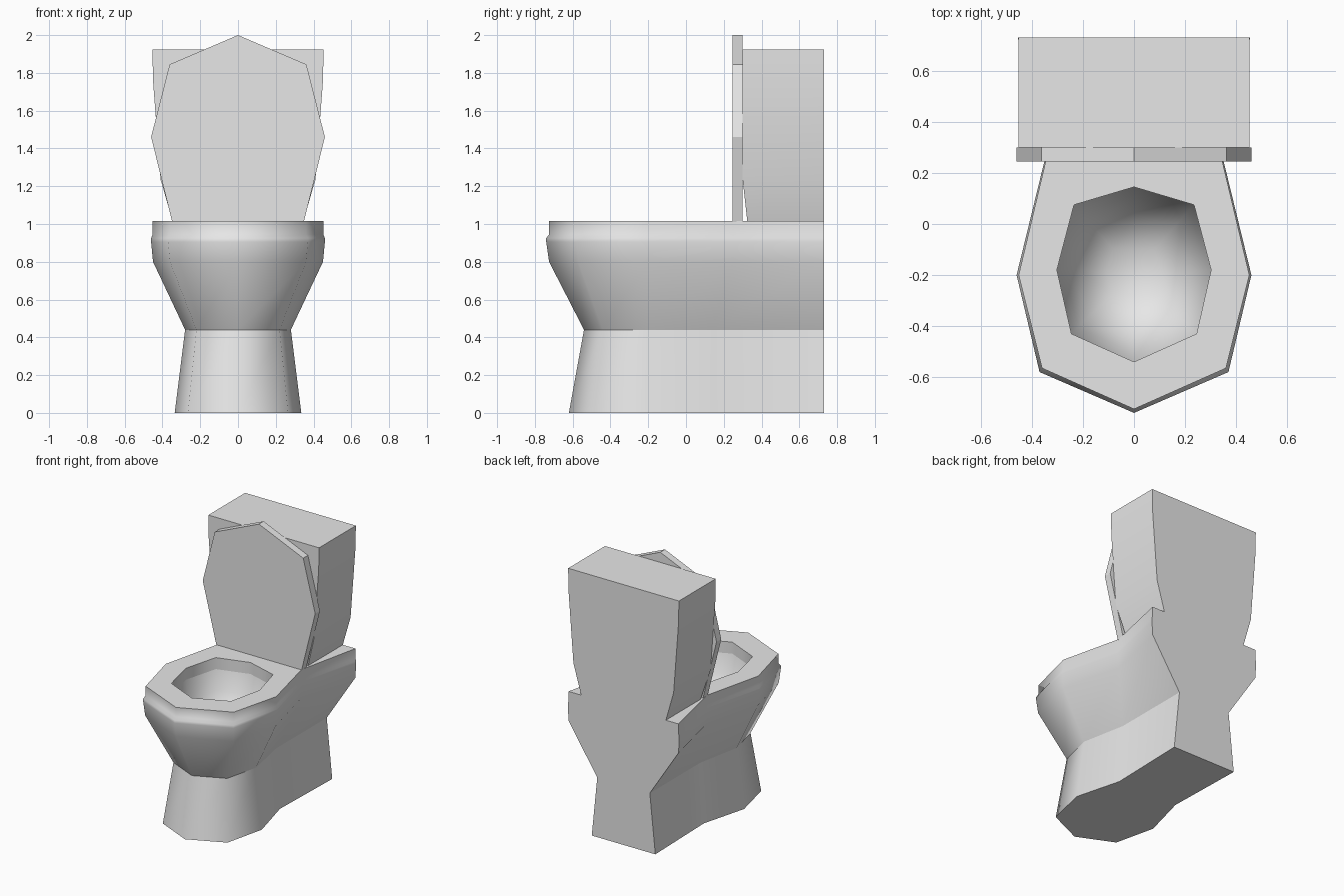
import bpy, bmesh, math

cube = bpy.data.objects.get("Cube")
if cube:
    bpy.data.objects.remove(cube, do_unlink=True)

GREY = (0.8, 0.8, 0.8, 1)
ceramic = bpy.data.materials.new("light grey ceramic")
ceramic.use_nodes = True
ceramic.diffuse_color = GREY
ceramic.node_tree.nodes["Principled BSDF"].inputs["Base Color"].default_value = GREY


def mirrored(half):
    """Closed outline from its +x half; points on x = 0 are kept once."""
    return half + [(-x, y) for x, y in reversed(half) if x > 0]


def add_ring(bm, outline, z):
    return [bm.verts.new((x, y, z)) for x, y in outline]


def bridge(bm, a, b):
    n = len(a)
    return [bm.faces.new((a[i], a[(i + 1) % n], b[(i + 1) % n], b[i])) for i in range(n)]


def finish(bm, name, angle, sharp_heights=()):
    bmesh.ops.recalc_face_normals(bm, faces=bm.faces)
    mesh = bpy.data.meshes.new(name)
    bm.to_mesh(mesh)
    bm.free()
    obj = bpy.data.objects.new(name, mesh)
    bpy.context.collection.objects.link(obj)
    mesh.materials.append(ceramic)
    bpy.ops.object.select_all(action='DESELECT')
    obj.select_set(True)
    bpy.context.view_layer.objects.active = obj
    bpy.ops.object.shade_smooth_by_angle(angle=math.radians(angle))
    # creases running around the form at given heights
    for edge in mesh.edges:
        zs = [mesh.vertices[v].co.z for v in edge.vertices]
        if any(all(abs(z - h) < 0.001 for z in zs) for h in sharp_heights):
            edge.use_edge_sharp = True
    return obj


# Pedestal, bowl and rim: one loft from the floor up
foot = [(0, -.62), (.265, -.5), (.335, -.2), (.245, .14), (.26, .73)]
neck = [(0, -.54), (.22, -.44), (.28, -.19), (.215, .14), (.215, .73)]
belly = [(0, -.725), (.36, -.57), (.45, -.2), (.34, .25), (.45, .73)]
lip = [(0, -.74), (.37, -.58), (.46, -.2), (.35, .25), (.455, .73)]
rim = [(0, -.725), (.36, -.565), (.452, -.2), (.345, .25), (.45, .73)]
sections = [(foot, 0), (neck, .44), (belly, .8), (lip, .905), (lip, .925),
            (rim, .945), (rim, 1.015)]
bm = bmesh.new()
rings = [add_ring(bm, mirrored(half), z) for half, z in sections]
bm.faces.new(rings[0])
for lower, upper in zip(rings, rings[1:]):
    bridge(bm, lower, upper)

# Basin: short straight wall, then a rounded hollow
opening = mirrored([(0, -.54), (.245, -.43), (.302, -.18), (.235, .075), (0, .145)])


def shrunk(scale):
    return [(x * scale, -.19 + (y + .19) * scale) for x, y in opening]


basin = [add_ring(bm, shrunk(s), z)
         for s, z in ((1, 1.015), (1, .93), (.9, .79), (.68, .66), (.35, .58))]
for upper, lower in zip(basin, basin[1:]):
    bridge(bm, upper, lower)
bm.faces.new(basin[-1])

# Flat seat surface between the outline and the opening
border = [bm.edges.get((r[i], r[(i + 1) % len(r)]))
          for r in (rings[-1], basin[0]) for i in range(len(r))]
bmesh.ops.triangle_fill(bm, use_beauty=True, edges=border)
finish(bm, "bowl_and_pedestal", 60, (.44, .93))

# Cistern: tapers towards its foot
bm = bmesh.new()
levels = [add_ring(bm, [(-w, f), (w, f), (w, .73), (-w, .73)], z)
          for w, f, z in ((.345, .325, 1.01), (.41, .3, 1.235), (.45, .3, 1.76), (.453, .3, 1.925))]
for lower, upper in zip(levels, levels[1:]):
    bridge(bm, lower, upper)
bm.faces.new(levels[0])
bm.faces.new(levels[-1])
finish(bm, "cistern", 35)

# Raised lid: flat slab with the rim's outline
bm = bmesh.new()
outline = mirrored([(0, 2), (.362, 1.845), (.46, 1.46), (.348, 1.01)])
front, back = ([bm.verts.new((x, y, z)) for x, z in outline] for y in (.245, .3))
bridge(bm, front, back)
bm.faces.new(front)
bm.faces.new(back)
finish(bm, "lid", 25)
